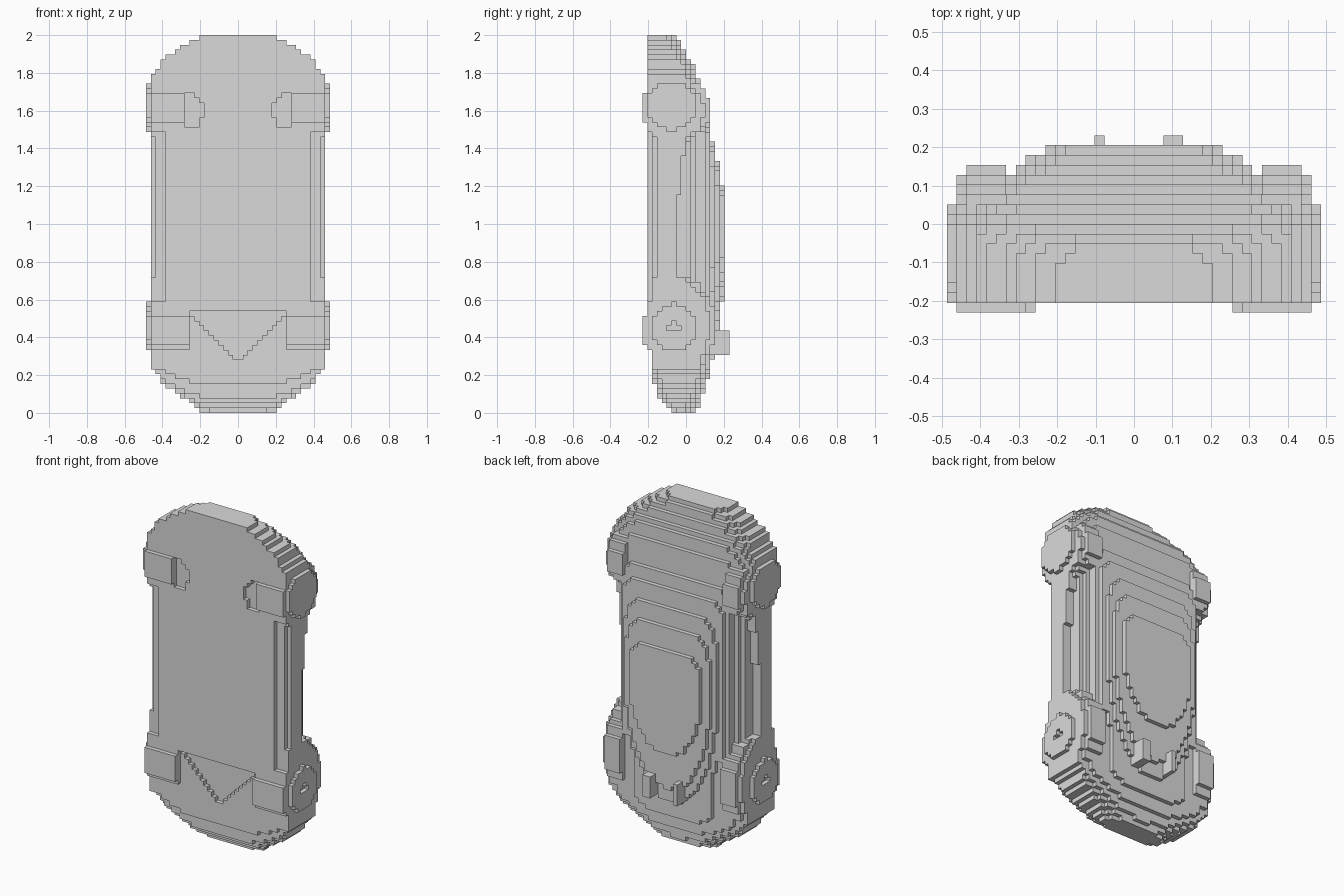
import bpy, bmesh, math

cube = bpy.data.objects.get("Cube")
if cube:
    bpy.data.objects.remove(cube, do_unlink=True)

V = 1 / 39                      # block size: 38 x 18 x 78 blocks
NX, NY, NZ = 19, 9, 78

paint = bpy.data.materials.new("plain grey")
paint.use_nodes = True
GREY = (0.7, 0.7, 0.7, 1)
paint.diffuse_color = GREY
paint.node_tree.nodes["Principled BSDF"].inputs["Base Color"].default_value = GREY

# Profiles along the length: half width, underside, upper deck and side ledge
WIDTH = [(0, .185), (.05, .235), (.1, .32), (.13, .365), (.2, .43), (.24, .465),
         (1.76, .465), (1.8, .445), (1.85, .41), (1.9, .36), (1.97, .25), (2, .17)]
UNDER = [(0, -.06), (.05, -.13), (.1, -.15), (.2, -.18), (.545, -.185), (.55, -.206), (2, -.206)]
DECK = [(0, .045), (.05, .07), (.13, .10), (.2, .12), (1.52, .12),
        (1.57, .10), (1.63, .088), (1.7, .08), (1.77, .068), (1.84, .042), (1.9, .0),
        (1.95, -.03), (2, -.055)]
LEDGE = [(.6, -.06), (1.0, -.06), (1.2, -.03), (1.5, .0)]
# Cabin tiers: top height, half width, start and end
TIERS = [(.13, .335, .2, 1.52), (.155, .31, .28, 1.43), (.18, .28, .37, 1.33),
         (.206, .235, .58, 1.2)]


def along(points, t):
    """Linear interpolation through a profile."""
    for (a, u), (b, w) in zip(points, points[1:]):
        if t <= b:
            return u + (w - u) * (t - a) / (b - a)
    return points[-1][1]


def body(x, y, z):
    ax, half = abs(x), along(WIDTH, z)
    if ax > half:
        return False
    low, high = along(UNDER, z), along(DECK, z)
    edge = ax / half
    if .6 < z < 1.5:                                 # sill bevel and sloping side ledge
        low = -.155 if ax > .435 else -.18 if ax > .385 else low
        if ax > .41:
            high = along(LEDGE, z)
        elif ax > .335:
            high -= (ax - .335) * 1.7
    elif z <= .6:                                    # rounded hood edges
        high -= .06 * edge ** 4
        if z < .3:
            low += .04 * edge ** 6
    else:                                            # rounded tail edges
        high -= .07 * edge ** 7
    if .26 < z < .545 and ax < min(.25, (z - .26) * .95):
        low = max(low, -.155)                        # wedge recess below the nose
    if ((ax - .26) / .08) ** 2 + ((z - 1.6) / .09) ** 2 < 1:
        low = -.18                                   # inner wheel wells
    return low < y < high


def cabin(x, y, z):
    for top, half, z0, z1 in TIERS:
        if not (top - .027 < y < top and z0 < z < z1):
            continue
        mid = z0 + (z1 - z0) * .65
        t = (mid - z) / (mid - z0) if z < mid else (z - mid) / (z1 - mid)
        bend = t ** 2.2 if z < mid else .45 * t ** 4
        return abs(x) < half * math.sqrt(max(0, 1 - bend))
    return False


def fender(zc, yc, ry, rz):
    def test(x, y, z):
        ax = abs(x)
        if not .335 < ax < along(WIDTH, z) or y < -.18:
            return False
        drop = .03 if ax > .44 else 0                # softened outer edge
        return ((y + drop - yc) / ry) ** 2 + ((z - zc) / rz) ** 2 < 1
    return test


def wheel(zc, inner, radius, disc_y, disc_z, disc_r, hub):
    def test(x, y, z):
        ax = abs(x)
        if ax > .462:                                # outer disc with a sunken hub
            return hub < math.hypot(y - disc_y, z - disc_z) < disc_r and ax < .49
        return ax > inner and math.hypot(y + .09, z - zc) < radius
    return test


def lamps(x, y, z):
    return (-.104 < x < -.076 or .076 < x < .129) and .10 < y < .232 and .31 < z < .435


PARTS = {
    "front_wheels": wheel(.44, .256, .15, -.065, .455, .122, .03),
    "rear_wheels": wheel(1.62, .282, .15, -.077, 1.625, .13, 0),
    "front_fenders": fender(.46, -.06, .215, .27),
    "rear_fenders": fender(1.605, -.05, .175, .17),
    "body": body,
    "cabin": cabin,
    "hood_lamps": lamps,
}

# Give every block to the first part that claims it
owner = {}
for i in range(-NX, NX):
    for j in range(-NY, NY):
        for k in range(NZ):
            p = ((i + .5) * V, (j + .5) * V, (k + .5) * V)
            for name, test in PARTS.items():
                if test(*p):
                    owner[i, j, k] = name
                    break

# Skin each part with the block sides that touch open air
for name in PARTS:
    bm = bmesh.new()
    corners = {}

    def corner(c):
        if c not in corners:
            corners[c] = bm.verts.new([n * V for n in c])
        return corners[c]

    for cell in [c for c, n in owner.items() if n == name]:
        for axis in range(3):
            for side in (0, 1):
                beside = list(cell)
                beside[axis] += 2 * side - 1
                if tuple(beside) in owner:
                    continue
                ring = []
                for u, w in ((0, 0), (1, 0), (1, 1), (0, 1)):
                    c = list(cell)
                    c[axis] += side
                    c[(axis + 1) % 3] += u
                    c[(axis + 2) % 3] += w
                    ring.append(corner(tuple(c)))
                bm.faces.new(ring if side else ring[::-1])
    mesh = bpy.data.meshes.new(name)
    bm.to_mesh(mesh)
    bm.free()
    mesh.materials.append(paint)
    bpy.context.collection.objects.link(bpy.data.objects.new(name, mesh))
